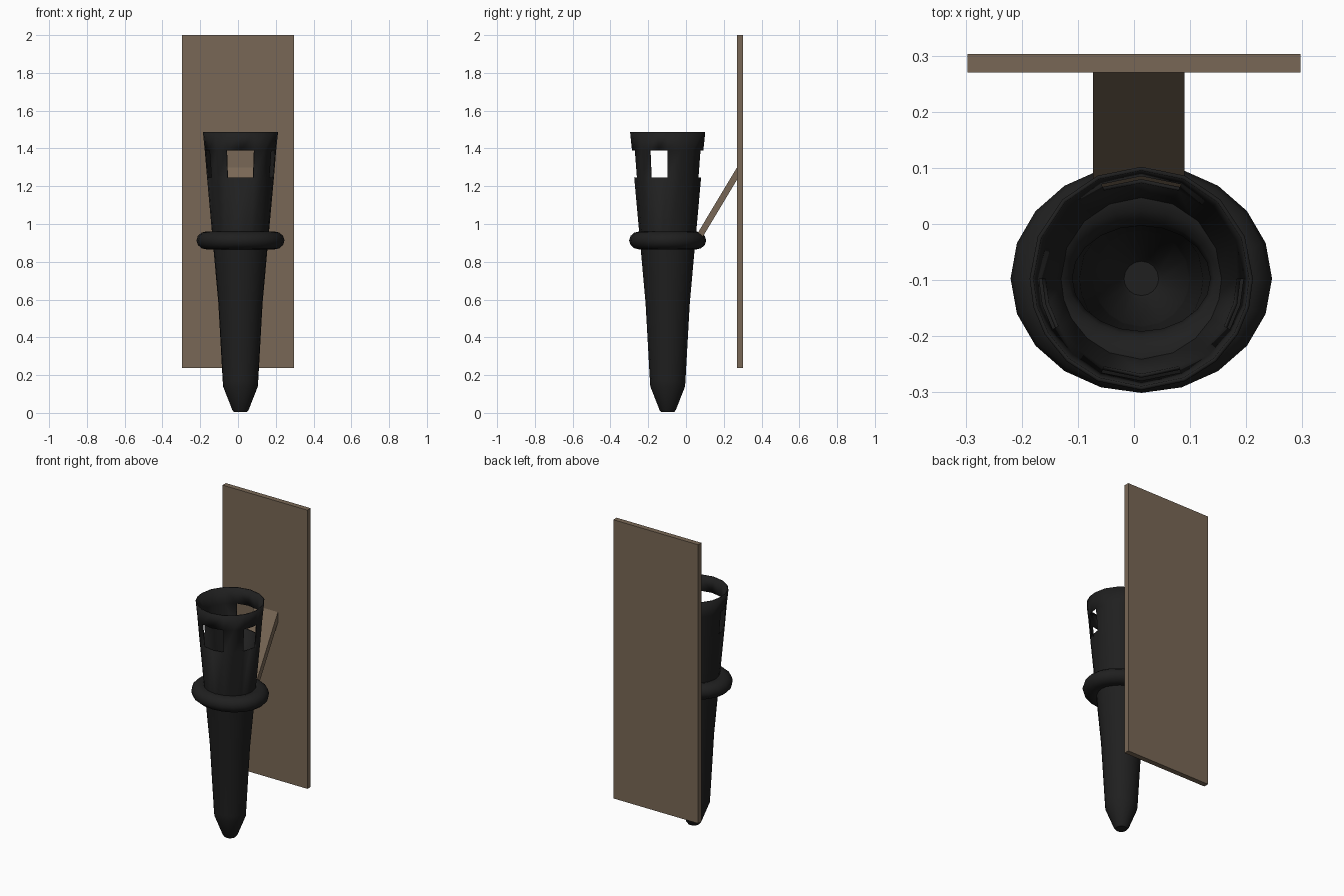
import bpy, bmesh, math

if "Cube" in bpy.data.objects:
    bpy.data.objects.remove(bpy.data.objects["Cube"])

CX, CY = 0.013, -0.097  # torch axis


def material(name, rgb):
    m = bpy.data.materials.new(name)
    m.diffuse_color = (*rgb, 1)
    m.use_nodes = True
    m.node_tree.nodes["Principled BSDF"].inputs["Base Color"].default_value = m.diffuse_color
    return m


WOOD = material("brown wood", (0.19, 0.137, 0.092))
IRON = material("black iron", (0.014, 0.014, 0.014))


def finish(name, bm, mat, smooth=None):
    bmesh.ops.recalc_face_normals(bm, faces=bm.faces)
    me = bpy.data.meshes.new(name)
    bm.to_mesh(me)
    bm.free()
    me.materials.append(mat)
    ob = bpy.data.objects.new(name, me)
    bpy.context.collection.objects.link(ob)
    if smooth:
        bpy.ops.object.select_all(action='DESELECT')
        ob.select_set(True)
        bpy.context.view_layer.objects.active = ob
        bpy.ops.object.shade_smooth_by_angle(angle=math.radians(smooth))
    return ob


def prism(name, profile, x0, x1, mat):
    """Extrude a (y, z) outline along x."""
    bm = bmesh.new()
    face = bm.faces.new([bm.verts.new((x0, y, z)) for y, z in profile])
    ext = bmesh.ops.extrude_face_region(bm, geom=[face])
    moved = [v for v in ext["geom"] if isinstance(v, bmesh.types.BMVert)]
    bmesh.ops.translate(bm, verts=moved, vec=(x1 - x0, 0, 0))
    return finish(name, bm, mat)


# Wall board and sloping strut
prism("wall_board", [(0.27, 0.237), (0.303, 0.237), (0.303, 2), (0.27, 2)],
      -0.297, 0.297, WOOD)
prism("strut", [(0.272, 1.303), (0.272, 1.238), (0.09, 0.934), (0.063, 0.954)],
      -0.073, 0.09, WOOD)

# Hollow tapered holder; columns line up with the four window edges
angles = [0, 22, 45, 67, 90, 113, 135, 158, 180, 195, 210,
          228, 247, 270, 293, 312, 330, 345]
windows = [(67, 113), (180, 210), (247, 293), (330, 360)]
profile = [(0.034, 0.004), (0.043, 0.015), (0.092, 0.14), (0.094, 0.17),
           (0.117, 0.58), (0.143, 0.87), (0.177, 1.245), (0.189, 1.39),
           (0.199, 1.487)]
bm = bmesh.new()
rings = [[bm.verts.new((CX + r * math.cos(math.radians(a)),
                        CY + r * math.sin(math.radians(a)), z))
          for a in angles] for r, z in profile]
n = len(angles)
for k in range(len(rings) - 1):
    for i in range(n):
        mid = (angles[i] + (angles + [360])[i + 1]) / 2
        if profile[k][1] == 1.245 and any(a < mid < b for a, b in windows):
            continue  # window opening
        j = (i + 1) % n
        bm.faces.new((rings[k][i], rings[k][j], rings[k + 1][j], rings[k + 1][i]))
bm.faces.new(rings[0][::-1])
holder = finish("torch_holder", bm, IRON, 35)
sol = holder.modifiers.new("wall", 'SOLIDIFY')
sol.thickness = 0.007
sol.offset = -1

# Oval collar ring around the holder
bm = bmesh.new()
SIDES, TUBE = 20, 12
loops = []
for i in range(SIDES):
    a = 2 * math.pi * i / SIDES
    loop = []
    for j in range(TUBE):
        t = 2 * math.pi * j / TUBE
        c = 0.055 * math.cos(t)
        loop.append(bm.verts.new((CX + (0.178 + c) * math.cos(a),
                                  CY + (0.149 + c) * math.sin(a),
                                  0.913 + 0.048 * math.sin(t))))
    loops.append(loop)
for i in range(SIDES):
    p, q = loops[i], loops[(i + 1) % SIDES]
    for j in range(TUBE):
        k = (j + 1) % TUBE
        bm.faces.new((p[j], q[j], q[k], p[k]))
finish("collar_ring", bm, IRON, 40)
